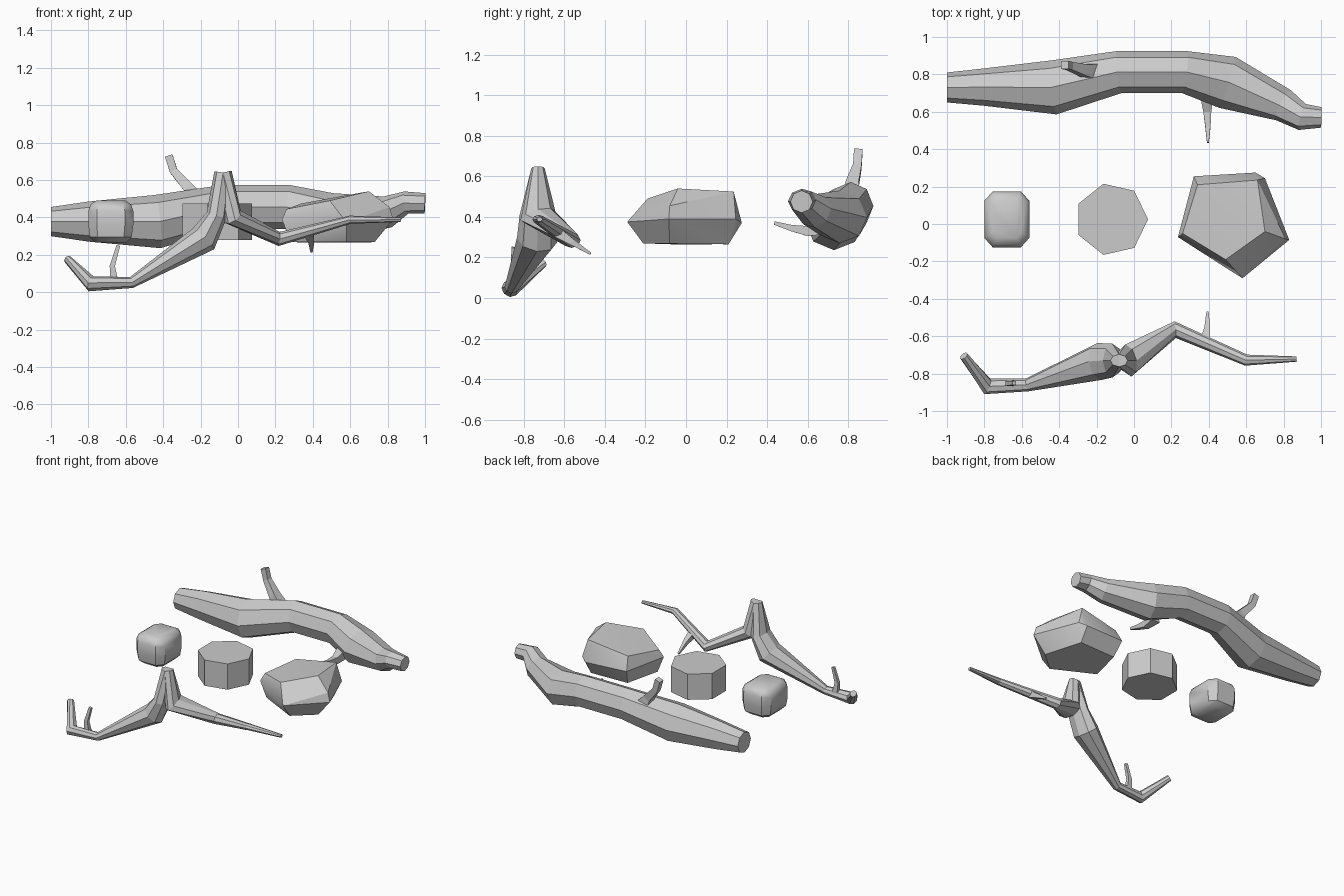
import bpy, bmesh, math
from mathutils import Vector

if "Cube" in bpy.data.objects:
    bpy.data.objects.remove(bpy.data.objects["Cube"])


def finish(bm, name, smooth=None):
    bmesh.ops.recalc_face_normals(bm, faces=bm.faces)
    me = bpy.data.meshes.new(name)
    bm.to_mesh(me)
    bm.free()
    ob = bpy.data.objects.new(name, me)
    bpy.context.collection.objects.link(ob)
    if smooth:
        bpy.ops.object.select_all(action='DESELECT')
        ob.select_set(True)
        bpy.context.view_layer.objects.active = ob
        bpy.ops.object.shade_smooth_by_angle(angle=math.radians(smooth))
    return ob


def limb(name, path, sides=8):
    """Tapered tube; each path point is x, y, z, side radius, up radius."""
    pts = [Vector(p[:3]) for p in path]
    whole = (pts[-1] - pts[0]).normalized()
    ref = Vector((1, 0, 0)) if abs(whole.y) > 0.7 else Vector((0, 1, 0))
    bm = bmesh.new()
    rings = []
    for i, p in enumerate(pts):
        t = Vector()
        if i > 0:
            t += (p - pts[i - 1]).normalized()
        if i < len(pts) - 1:
            t += (pts[i + 1] - p).normalized()
        t.normalize()
        side = (ref - t * ref.dot(t)).normalized()
        up = t.cross(side)
        ring = []
        for k in range(sides):
            a = math.tau * k / sides + (math.pi / 4 if sides == 4 else 0)
            ring.append(bm.verts.new(p + side * math.cos(a) * path[i][3]
                                     + up * math.sin(a) * path[i][4]))
        rings.append(ring)
    for a, b in zip(rings, rings[1:]):
        for k in range(sides):
            n = (k + 1) % sides
            bm.faces.new((a[k], a[n], b[n], b[k]))
    bm.faces.new(rings[0])
    bm.faces.new(rings[-1])
    return finish(bm, name)


def hull(name, points, smooth):
    bm = bmesh.new()
    for p in points:
        bm.verts.new(p)
    r = bmesh.ops.convex_hull(bm, input=bm.verts)
    loose = [v for v in bm.verts if not v.link_faces]
    bmesh.ops.delete(bm, geom=loose, context='VERTS')
    return finish(bm, name, smooth)


# Large log at the back
limb("log", [
    (-1.0, .73, .378, .08, .078), (-.8, .732, .378, .1, .107),
    (-.43, .73, .378, .145, .143), (-.08, .812, .455, .113, .118),
    (.27, .812, .455, .113, .118), (.5, .757, .40, .143, .13),
    (.8, .635, .43, .09, .085), (.9, .572, .48, .072, .06),
    (1.0, .57, .475, .055, .055)])

# Twigs on the log
limb("log_upper_twig", [
    (-.22, .815, .49, .06, .065), (-.265, .82, .56, .045, .04),
    (-.345, .845, .65, .03, .03), (-.37, .85, .73, .03, .03)], 4)
limb("log_front_twig", [
    (.39, .69, .35, .05, .05), (.392, .60, .33, .03, .035),
    (.395, .52, .345, .02, .022), (.395, .435, .37, .007, .012)], 4)

# Forked branch at the front
limb("branch_left_fork", [
    (-.08, -.73, .64, .033, .047), (-.115, -.73, .41, .09, .055),
    (-.185, -.735, .285, .1, .08), (-.57, -.86, .052, .035, .03),
    (-.785, -.868, .045, .045, .042), (-.91, -.705, .175, .025, .022)])
limb("branch_right_fork", [
    (-.08, -.73, .64, .033, .047), (-.03, -.73, .405, .09, .055),
    (.22, -.565, .285, .045, .038), (.6, -.728, .388, .03, .022),
    (.87, -.722, .388, .014, .012)])
limb("branch_left_twig", [
    (-.66, -.85, .05, .025, .03), (-.672, -.853, .14, .018, .02),
    (-.64, -.85, .25, .014, .014)], 4)
limb("branch_right_twig", [
    (.38, -.63, .32, .035, .035), (.392, -.56, .275, .022, .022),
    (.393, -.47, .218, .008, .008)], 4)

# Seven-sided block in the middle
bm = bmesh.new()
bmesh.ops.create_cone(bm, cap_ends=True, segments=7, radius1=.195,
                      radius2=.195, depth=.195)
for v in bm.verts:      # corner pointing to +x
    a = round((math.atan2(v.co.y, v.co.x) - math.pi / 2) / (math.tau / 7)) * math.tau / 7
    v.co.x, v.co.y = .195 * math.cos(a) - .12, .195 * math.sin(a) + .025
    v.co.z += .3775
finish(bm, "block")

# Small rounded-cube rock
rock = []
for z, s in ((.265, .68), (.295, .93), (.36, 1), (.435, 1), (.47, .9), (.49, .66)):
    for sx in (-1, 1):
        for sy in (-1, 1):
            rock.append((-.68 + sx * .12 * s, .025 + sy * .1 * s, z))
            rock.append((-.68 + sx * .075 * s, .025 + sy * .15 * s, z))
hull("small_rock", rock, 40)

# Large faceted rock
hull("large_rock", [
    (.34, .21, .475), (.66, .235, .525), (.70, -.04, .54), (.49, -.19, .49),
    (.26, -.05, .445),
    (.235, -.07, .39), (.32, .255, .38), (.65, .275, .37), (.70, .245, .39),
    (.83, -.085, .39), (.81, -.08, .455), (.58, -.29, .375), (.50, -.24, .37),
    (.73, -.08, .268), (.58, -.21, .268), (.28, -.06, .27), (.35, .2, .265),
    (.65, .21, .265)], 30)
